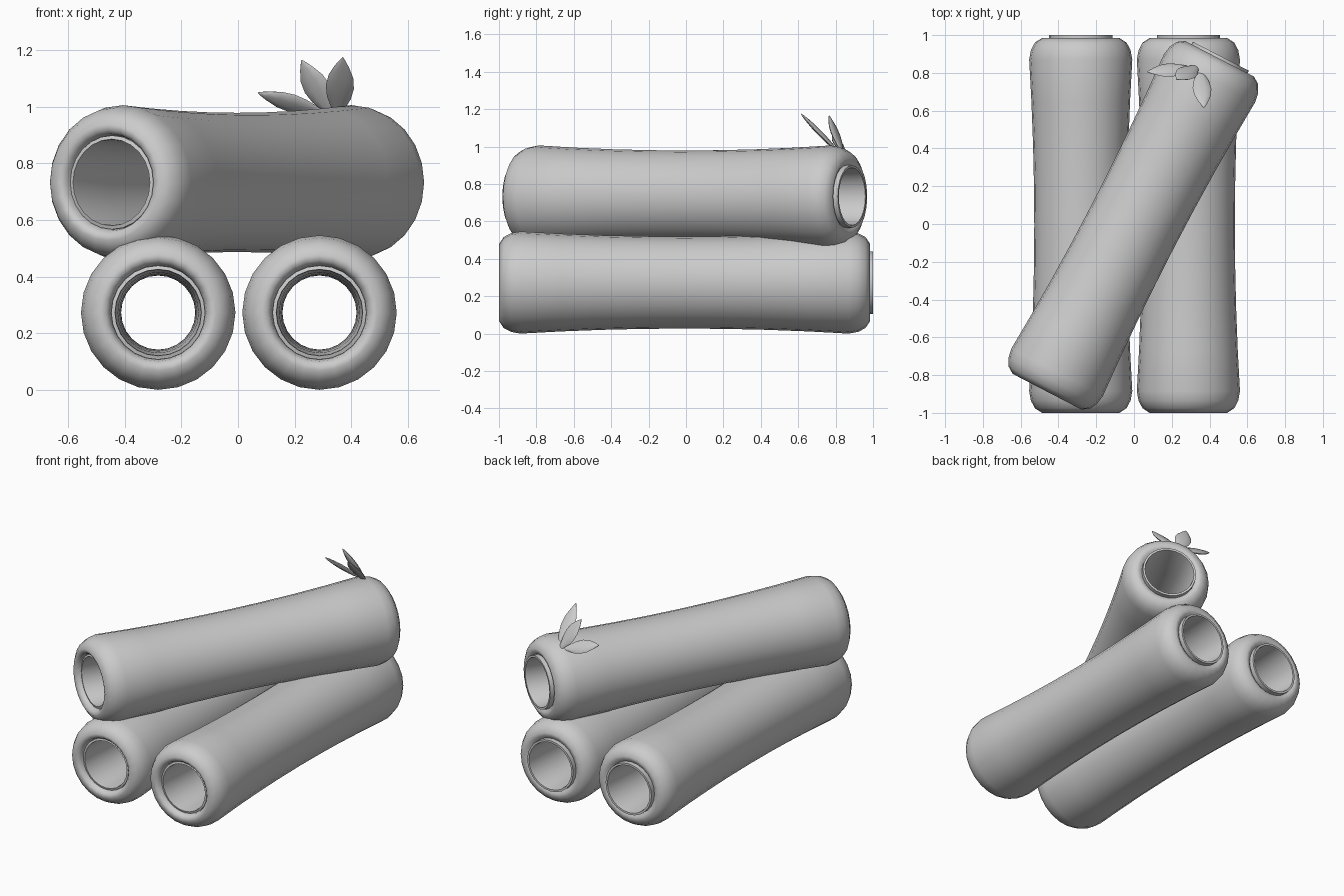
import bpy, bmesh, math
from mathutils import Vector, Matrix

if "Cube" in bpy.data.objects:
    bpy.data.objects.remove(bpy.data.objects["Cube"])

SEGS = 24


def make_object(name, bm, matrix, angle):
    bmesh.ops.recalc_face_normals(bm, faces=bm.faces)
    mesh = bpy.data.meshes.new(name)
    bm.to_mesh(mesh)
    bm.free()
    obj = bpy.data.objects.new(name, mesh)
    bpy.context.collection.objects.link(obj)
    obj.matrix_world = matrix
    bpy.ops.object.select_all(action='DESELECT')
    obj.select_set(True)
    bpy.context.view_layer.objects.active = obj
    bpy.ops.object.shade_smooth_by_angle(angle=math.radians(angle))
    return obj


def loft(rings, closed_loop=False, caps=False):
    # skin a list of equally sized point rings
    bm = bmesh.new()
    vr = [[bm.verts.new(p) for p in r] for r in rings]
    pairs = list(zip(vr, vr[1:]))
    if closed_loop:
        pairs.append((vr[-1], vr[0]))
    for a, b in pairs:
        n = len(a)
        for i in range(n):
            j = (i + 1) % n
            bm.faces.new((a[i], a[j], b[j], b[i]))
    if caps:
        bm.faces.new(vr[0])
        bm.faces.new(vr[-1])
    return bm


def lathe_y(profile, closed):
    # revolve (radius, y) points around the y axis
    rings = []
    for r, y in profile:
        rings.append([(r * math.cos(2 * math.pi * i / SEGS), y,
                       r * math.sin(2 * math.pi * i / SEGS)) for i in range(SEGS)])
    return loft(rings, closed)


def waist(r_end, r_mid, y0, y1, n=9):
    # gently pinched run between the two ends
    pts = []
    for i in range(n):
        y = y0 + (y1 - y0) * i / (n - 1)
        t = 2 * i / (n - 1) - 1
        pts.append((r_mid + (r_end - r_mid) * t * t, y))
    return pts


bark_profile = ([(0.166, -0.955), (0.172, -0.982), (0.185, -0.996), (0.205, -1.0),
                 (0.243, -0.975), (0.264, -0.935)]
                + waist(0.273, 0.246, -0.885, 0.87)
                + [(0.264, 0.92), (0.243, 0.96), (0.205, 0.985),
                   (0.185, 0.982), (0.168, 0.97)])
lining_profile = ([(0.167, -0.93), (0.166, -0.968), (0.153, -0.972)]
                  + waist(0.151, 0.131, -0.96, 0.985)
                  + [(0.154, 1.0), (0.167, 1.0), (0.168, 0.95)])


def hollow_log(name, matrix):
    make_object(name + "_bark", lathe_y(bark_profile, False), matrix, 50)
    make_object(name + "_lining", lathe_y(lining_profile, False), matrix, 40)


# two logs side by side and one lying across them
for side, x in (("left", -0.282), ("right", 0.288)):
    hollow_log(side + "_log", Matrix.Translation((x, 0, 0.273)))
hollow_log("top_log", Matrix.Translation((0, 0, 0.733))
           @ Matrix.Rotation(math.radians(-27.4), 4, 'Z'))


# sprig of three leaves fanned out in one leaning plane
def leaf(name, base, tip, width, thick=0.026):
    base, tip = Vector(base), Vector(tip)
    z = tip - base
    length = z.length
    z.normalize()
    x = Vector((0.12, 0.67, 0.73)).cross(z).normalized()
    y = z.cross(x)
    rot = Matrix((x, y, z)).transposed().to_4x4()
    stations = [(0, 0.22), (0.15, 0.5), (0.32, 0.85), (0.5, 1.0),
                (0.68, 0.88), (0.85, 0.5), (0.95, 0.2), (1, 0.03)]
    rings = []
    for t, w in stations:
        rings.append([(w * width / 2 * math.cos(a * math.pi / 5),
                       w ** 0.6 * thick / 2 * math.sin(a * math.pi / 5),
                       t * length) for a in range(10)])
    make_object(name, loft(rings, caps=True), Matrix.Translation(base) @ rot, 60)


leaf("side_leaf", (0.31, 0.825, 0.975), (0.07, 0.805, 1.05), 0.095)
leaf("middle_leaf", (0.335, 0.835, 0.965), (0.225, 0.765, 1.165), 0.105)
leaf("front_leaf", (0.35, 0.82, 0.965), (0.37, 0.615, 1.175), 0.1)
